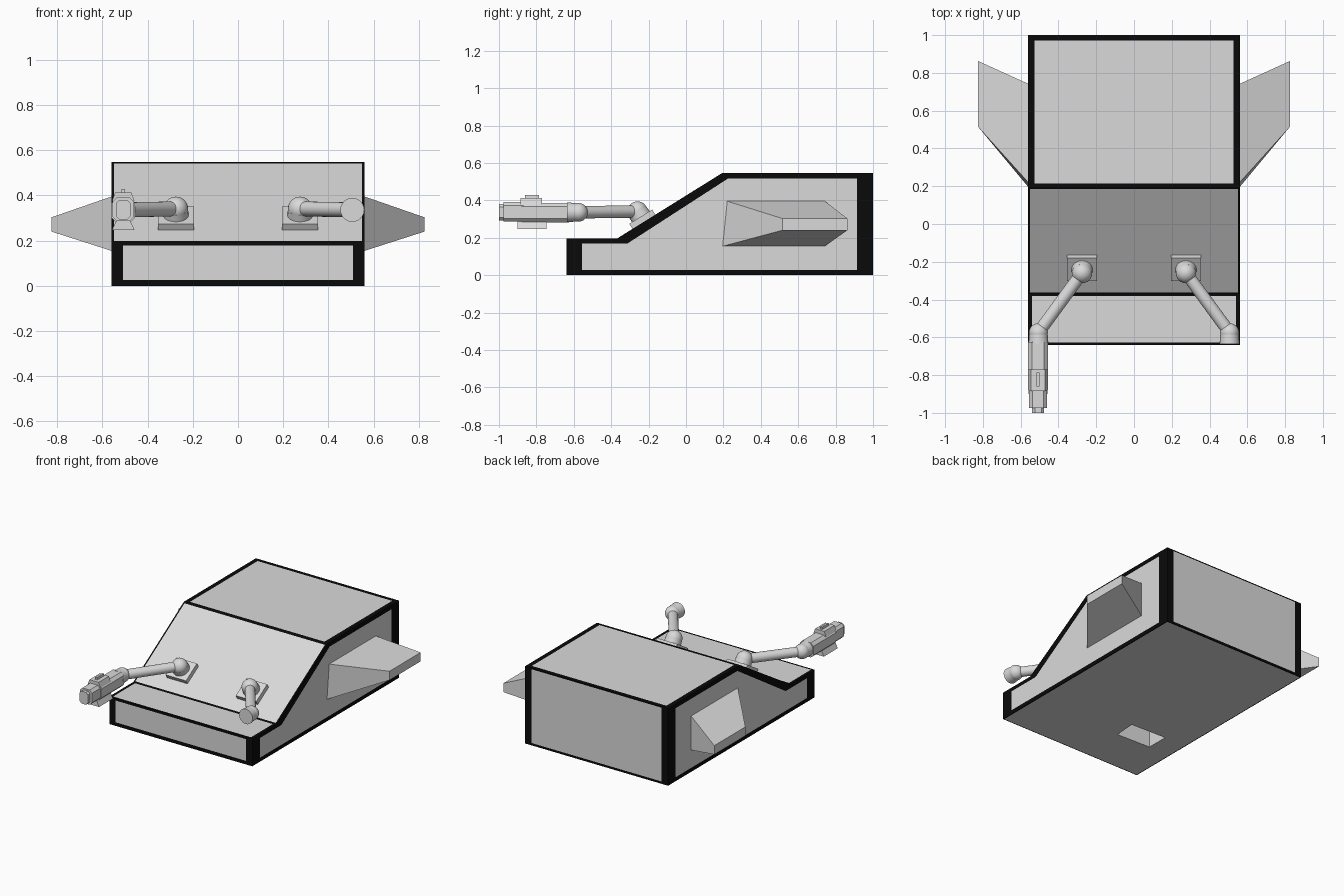
import bpy, bmesh, math
from mathutils import Vector

if "Cube" in bpy.data.objects:
    bpy.data.objects.remove(bpy.data.objects["Cube"])


def material(name, v):
    m = bpy.data.materials.new(name)
    m.diffuse_color = (v, v, v, 1)
    m.use_nodes = True
    m.node_tree.nodes["Principled BSDF"].inputs["Base Color"].default_value = m.diffuse_color
    return m


GREY = material("light grey", 0.7)
BLACK = material("black trim", 0.003)


def finish(name, bm, mats=(GREY,), smooth=False):
    bmesh.ops.remove_doubles(bm, verts=bm.verts, dist=1e-5)
    bmesh.ops.recalc_face_normals(bm, faces=bm.faces)
    me = bpy.data.meshes.new(name)
    bm.to_mesh(me)
    bm.free()
    for m in mats:
        me.materials.append(m)
    ob = bpy.data.objects.new(name, me)
    bpy.context.collection.objects.link(ob)
    if smooth:
        bpy.ops.object.select_all(action='DESELECT')
        ob.select_set(True)
        bpy.context.view_layer.objects.active = ob
        bpy.ops.object.shade_smooth_by_angle(angle=math.radians(35))
    return ob


def add_face(bm, pts, mat=0):
    bm.faces.new([bm.verts.new(p) for p in pts]).material_index = mat


def ring(bm, outer, inner, mat):
    n = len(outer)
    for i in range(n):
        j = (i + 1) % n
        add_face(bm, (outer[i], outer[j], inner[j], inner[i]), mat)


def panel(bm, outer, inner):
    """Grey face framed by a flush black border."""
    ring(bm, outer, inner, 1)
    add_face(bm, inner, 0)


def quad(x, a, b):
    """Rectangle spanning -x..x between two (y, z) points."""
    return [(-x, *a), (x, *a), (x, *b), (-x, *b)]


# Body: wedge-fronted shell with framed panels
W = 0.56
side_out = [(-0.64, 0), (1, 0), (1, 0.547), (0.195, 0.547), (-0.37, 0.195), (-0.64, 0.195)]
side_in = [(-0.555, 0.028), (0.915, 0.028), (0.915, 0.517), (0.225, 0.517), (-0.315, 0.168), (-0.555, 0.168)]
bm = bmesh.new()
for s in (-W, W):
    panel(bm, [(s, *p) for p in side_out], [(s, *p) for p in side_in])
A, B, C, D, E, F = side_out
inner_x = {"front": 0.51, "deck": 0.54, "slope": 0.55, "roof": 0.527, "back": 0.51}
margins = {"front": (0.13, 0.08), "deck": (0.05, 0.04), "slope": (0.012, 0.015),
           "roof": (0.025, 0.035), "back": (0.03, 0.015)}
for key, p, q in (("front", A, F), ("deck", F, E), ("slope", E, D), ("roof", D, C), ("back", B, C)):
    p, q = Vector(p), Vector(q)
    m0, m1 = margins[key]
    panel(bm, quad(W, p, q), quad(inner_x[key], p.lerp(q, m0), q.lerp(p, m1)))
# Underside with a small recess
base = quad(W - 0.006, (-0.634, 0), (0.994, 0))
hole = [(-0.39, -0.31, 0), (-0.13, -0.32, 0), (-0.12, -0.165, 0), (-0.39, -0.155, 0)]
roof = [(x, y, 0.12) for x, y, z in hole]
ring(bm, quad(W, A, B), base, 1)
ring(bm, base, hole, 0)
ring(bm, hole, roof, 0)
add_face(bm, roof, 0)
finish("body", bm, (GREY, BLACK))

# Side fins: tapered swept blocks
root = [(0.19, 0.153), (0.215, 0.397), (0.74, 0.397), (0.74, 0.153)]
tip = [(0.515, 0.24), (0.515, 0.303), (0.863, 0.303), (0.863, 0.24)]
for side, s in (("left", -1), ("right", 1)):
    bm = bmesh.new()
    r = [(s * 0.555, *p) for p in root]
    t = [(s * 0.826, *p) for p in tip]
    ring(bm, r, t, 0)
    add_face(bm, r)
    add_face(bm, t)
    finish(side + "_fin", bm)


def tube(name, a, b, r, r2=None):
    a, b = Vector(a), Vector(b)
    bm = bmesh.new()
    bmesh.ops.create_cone(bm, cap_ends=True, segments=24, radius1=r,
                          radius2=r if r2 is None else r2, depth=(b - a).length)
    rot = (b - a).to_track_quat('Z', 'Y').to_matrix().to_4x4()
    rot.translation = (a + b) / 2
    bm.transform(rot)
    return finish(name, bm, smooth=True)


def ball(name, c, r):
    bm = bmesh.new()
    bmesh.ops.create_uvsphere(bm, u_segments=24, v_segments=14, radius=r)
    bmesh.ops.translate(bm, verts=bm.verts, vec=c)
    return finish(name, bm, smooth=True)


# Arms: tilted mount, shoulder, forearm, wrist
slope = Vector((0, D[0] - E[0], D[1] - E[1])).normalized()
normal = Vector((0, -slope.z, slope.y))
ex = Vector((1, 0, 0))
for side, s in (("left", -1), ("right", 1)):
    mount = Vector((s * 0.275, -0.225, 0.195 + 0.145 * 0.623))
    bm = bmesh.new()
    low, high = [[mount + ex * i * 0.08 + slope * j * 0.072 + normal * h
                  for i, j in ((-1, -1), (1, -1), (1, 1), (-1, 1))] for h in (-0.01, 0.032)]
    ring(bm, low, high, 0)
    add_face(bm, low)
    add_face(bm, high)
    finish(side + "_arm_mount", bm)
    shoulder = mount + normal * 0.065
    wrist = Vector((s * 0.506, -0.575, 0.336))
    tube(side + "_shoulder_base", mount, shoulder, 0.058, 0.054)
    ball(side + "_shoulder", shoulder, 0.054)
    tube(side + "_forearm", shoulder, wrist, 0.033)
    ball(side + "_wrist", wrist, 0.05)
    tube(side + "_wrist_socket", wrist, wrist + Vector((0, -0.06, 0)), 0.048, 0.053)


# Gun on the left wrist: prisms with front-view sections
def prism(name, section, y0, y1):
    a = [(-0.508 + x, y0, z) for x, z in section]
    b = [(-0.508 + x, y1, z) for x, z in section]
    bm = bmesh.new()
    ring(bm, a, b, 0)
    add_face(bm, a)
    add_face(bm, b)
    return finish(name, bm)


def octagon(w, z0, z1, c):
    half = [(w - c, z0), (w, z0 + c), (w, z1 - c), (w - c, z1)]
    return half + [(-x, z) for x, z in reversed(half)]


prism("gun_rear", octagon(0.052, 0.282, 0.386, 0.02), -0.88, -0.625)
prism("gun_front", octagon(0.047, 0.286, 0.39, 0.018), -0.975, -0.87)
prism("gun_muzzle", octagon(0.032, 0.292, 0.38, 0.015), -1.0, -0.97)
prism("gun_magazine", [(-0.05, 0.247), (0.05, 0.247), (0.025, 0.3), (-0.025, 0.3)], -0.9, -0.745)
prism("gun_top_housing", [(-0.05, 0.375), (0.05, 0.375), (0.036, 0.412), (-0.036, 0.412)], -0.885, -0.77)
prism("gun_sight", [(-0.009, 0.4), (0.009, 0.4), (0.007, 0.428), (-0.007, 0.428)], -0.86, -0.785)
